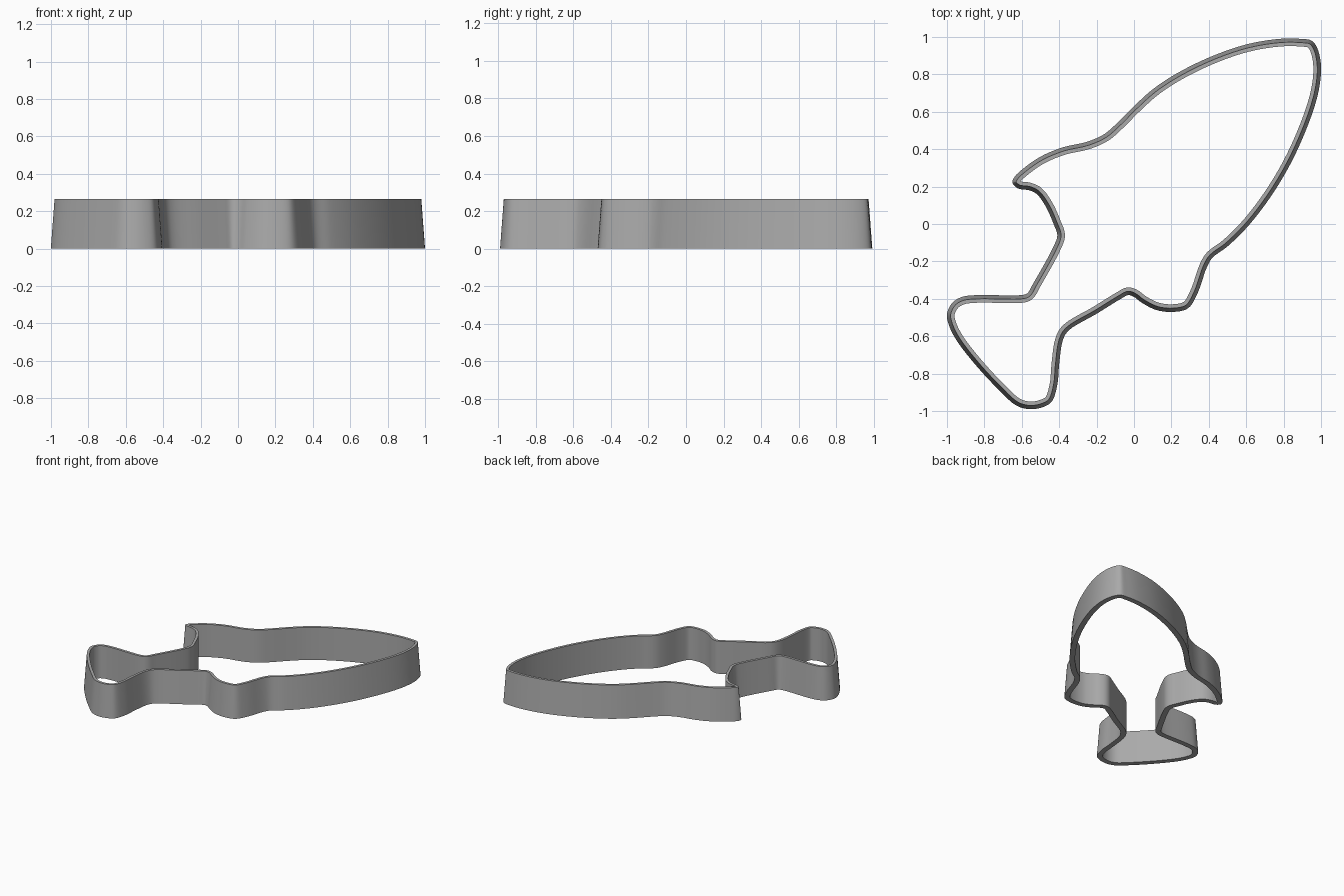
import bpy
import bmesh
from mathutils import Vector

HEIGHT = 0.265
TAPER = 0.02       # how far the outer wall leans in at the top
THICKNESS = 0.041  # wall thickness at the base
STEPS = 5          # samples between neighbouring outline points

# Outer base outline in hundredths, clockwise from the nose
OUTLINE = [
    # nose and right flank
    (89, 99), (95, 98), (98, 94), (100, 84), (98, 68), (88, 41), (76, 19),
    (62, 0), (50, -12), (42, -18),
    # lower fin
    (39, -23), (34, -37), (29, -45), (21, -47), (12, -46), (4, -42), (0, -39),
    (-3, -38), (-7, -40), (-20, -48), (-35, -57), (-38, -62),
    # tail
    (-40, -75), (-41, -86), (-44, -95), (-49, -98), (-56, -99), (-63, -97),
    (-72, -89), (-85, -75), (-95, -62), (-99, -54), (-100, -48), (-97, -42),
    (-92, -39), (-84, -38), (-60, -38), (-57, -37), (-54, -32), (-43, -12),
    # upper fin
    (-41, -6), (-43, 0), (-47, 9), (-52, 16), (-56, 18), (-62, 19), (-65, 22),
    (-64, 25), (-60, 29), (-50, 36), (-38, 41), (-25, 44), (-16, 48),
    # left flank
    (-9, 54), (0, 63), (10, 72), (22, 80), (40, 89), (60, 96), (78, 99),
]


def remove_default_cube():
    cube = bpy.data.objects.get("Cube")
    if cube:
        bpy.data.objects.remove(cube, do_unlink=True)


def flat_material(name, colour):
    mat = bpy.data.materials.new(name)
    mat.use_nodes = True
    mat.diffuse_color = colour
    for node in mat.node_tree.nodes:
        if node.type == 'BSDF_PRINCIPLED':
            node.inputs["Base Color"].default_value = colour
    return mat


def smooth_loop(points):
    """Sample a closed centripetal spline through the points."""
    loop = []
    count = len(points)
    for i in range(count):
        a, b, c, d = (points[(i + k) % count] for k in (-1, 0, 1, 2))
        t1 = (b - a).length ** 0.5
        t2 = t1 + (c - b).length ** 0.5
        t3 = t2 + (d - c).length ** 0.5
        for step in range(STEPS):
            t = t1 + (t2 - t1) * step / STEPS
            p = a.lerp(b, t / t1)
            q = b.lerp(c, (t - t1) / (t2 - t1))
            r = c.lerp(d, (t - t2) / (t3 - t2))
            loop.append(p.lerp(q, t / t2).lerp(q.lerp(r, (t - t1) / (t3 - t1)),
                                               (t - t1) / (t2 - t1)))
    return loop


def inset_loop(loop, distance):
    """Offset a clockwise loop inwards, collapsing points that would fold over."""
    count = len(loop)
    moved = []
    for i, point in enumerate(loop):
        along = (loop[(i + 1) % count] - loop[i - 1]).normalized()
        moved.append(point + Vector((along.y, -along.x)) * distance)
    valid = [min((p - q).length for q in loop) > distance * 0.96 for p in moved]
    last = next(p for p, ok in zip(reversed(moved), reversed(valid)) if ok)
    result = []
    for point, ok in zip(moved, valid):
        last = point if ok else last
        result.append(last)
    return result


def build_wall(name, material):
    base = smooth_loop([Vector(point) / 100 for point in OUTLINE])
    inner = inset_loop(base, THICKNESS)
    # Cross-section: outer foot, outer rim, inner rim, inner foot
    section = [(base, 0), (inset_loop(base, TAPER), HEIGHT),
               (inner, HEIGHT), (inner, 0)]
    bm = bmesh.new()
    rings = [[bm.verts.new((p.x, p.y, z)) for p in loop] for loop, z in section]
    for k, low in enumerate(rings):
        high = rings[(k + 1) % len(rings)]
        for i in range(len(base)):
            j = (i + 1) % len(base)
            bm.faces.new((low[i], low[j], high[j], high[i]))
    bmesh.ops.remove_doubles(bm, verts=bm.verts, dist=0.0005)
    bmesh.ops.recalc_face_normals(bm, faces=bm.faces)
    mesh = bpy.data.meshes.new(name)
    bm.to_mesh(mesh)
    bm.free()
    mesh.materials.append(material)
    obj = bpy.data.objects.new(name, mesh)
    bpy.context.collection.objects.link(obj)
    return obj


remove_default_cube()
grey = flat_material("plain grey", (0.4, 0.4, 0.4, 1))
wall = build_wall("cutter_wall", grey)

# Smooth sides with crisp rims
bpy.ops.object.select_all(action='DESELECT')
wall.select_set(True)
bpy.context.view_layer.objects.active = wall
bpy.ops.object.shade_smooth_by_angle(angle=0.6)
